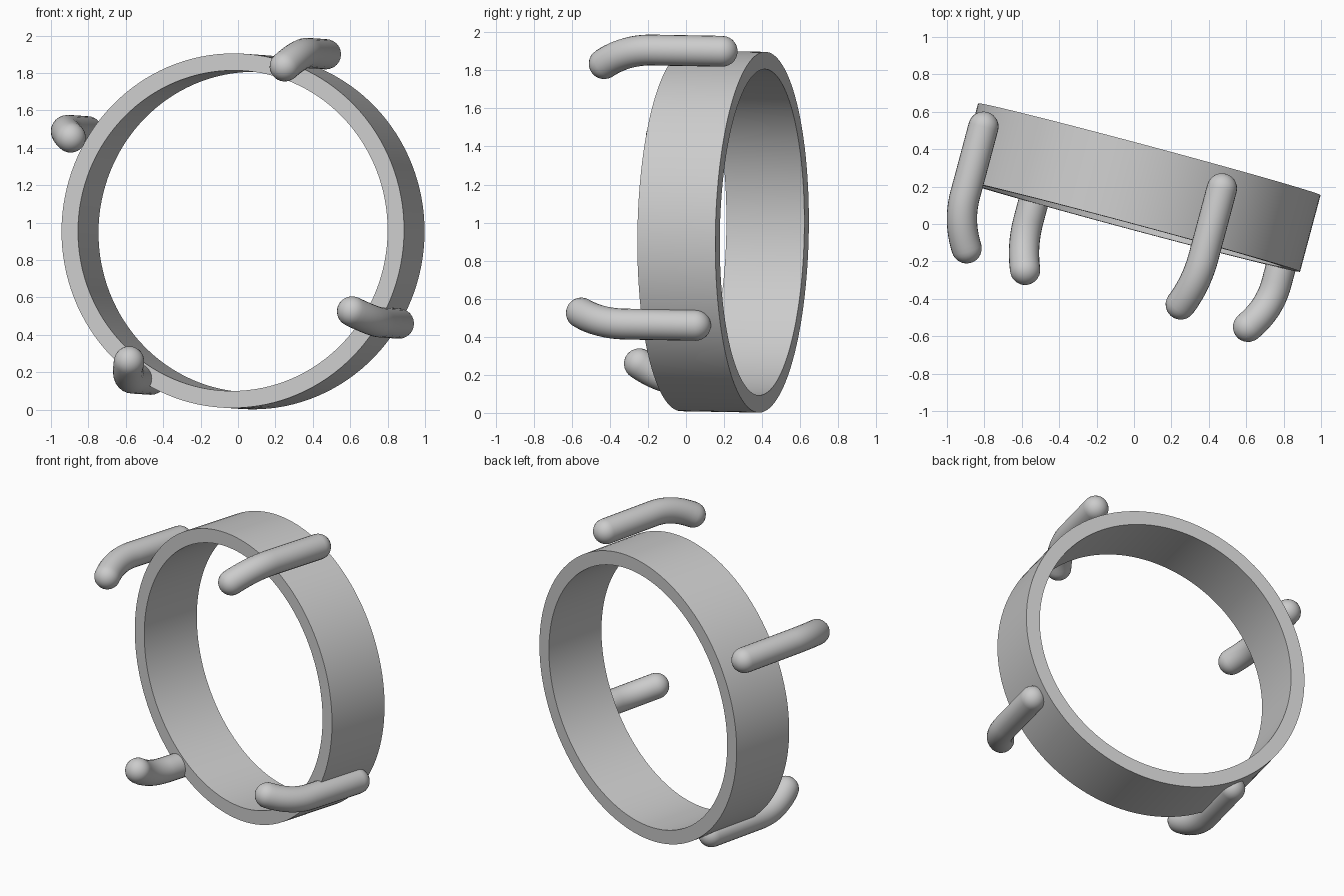
import bpy, bmesh, math
from mathutils import Vector, Matrix

if "Cube" in bpy.data.objects:
    bpy.data.objects.remove(bpy.data.objects["Cube"])

TILT = Matrix.Rotation(math.radians(-15), 4, 'Z') @ Matrix.Rotation(math.radians(-1), 4, 'X')
FRONT = (TILT @ Vector((0, -1, 0))).normalized()
ROD_R = 0.081


def finish(obj):
    bpy.ops.object.select_all(action='DESELECT')
    obj.select_set(True)
    bpy.context.view_layer.objects.active = obj
    bpy.ops.object.shade_smooth_by_angle(angle=math.radians(35))


def band(name, outer, inner, depth, centre, segs=128):
    """Flat band spun around the local y axis."""
    bm = bmesh.new()
    h = depth / 2
    profile = [(outer, -h), (outer, h), (inner, h), (inner, -h)]
    loops = []
    for i in range(segs):
        a = math.tau * i / segs
        loops.append([bm.verts.new((r * math.cos(a), y, r * math.sin(a))) for r, y in profile])
    for i in range(segs):
        p, q = loops[i], loops[(i + 1) % segs]
        for k in range(4):
            n = (k + 1) % 4
            bm.faces.new((p[k], p[n], q[n], q[k]))
    bmesh.ops.recalc_face_normals(bm, faces=bm.faces)
    me = bpy.data.meshes.new(name)
    bm.to_mesh(me)
    bm.free()
    obj = bpy.data.objects.new(name, me)
    obj.matrix_world = Matrix.Translation(centre) @ TILT
    bpy.context.collection.objects.link(obj)
    finish(obj)


def prong(name, back, tip, straight=0.38, sides=24, cap=7):
    """Round-ended rod: straight along the band, then bent to its tip."""
    back, tip = Vector(back), Vector(tip)
    knee = back + FRONT * straight
    ctrl = knee + FRONT * (tip - knee).length * 0.5
    path = [back]
    for i in range(13):
        t = i / 12
        path.append(knee * (1 - t) ** 2 + ctrl * 2 * t * (1 - t) + tip * t * t)
    d0, d1 = (back - knee).normalized(), (tip - ctrl).normalized()
    # rings as (centre, direction, radius), with hemispherical ends
    angles = [math.pi / 2 * k / cap for k in range(1, cap)]
    rings = [(back + d0 * ROD_R * math.sin(a), -d0, ROD_R * math.cos(a)) for a in reversed(angles)]
    for i, p in enumerate(path):
        d = path[min(i + 1, len(path) - 1)] - path[max(i - 1, 0)]
        rings.append((p, d.normalized(), ROD_R))
    rings += [(tip + d1 * ROD_R * math.sin(a), d1, ROD_R * math.cos(a)) for a in angles]

    bm = bmesh.new()
    loops = []
    for c, d, r in rings:
        u = Vector((0, 0, 1)).cross(d).normalized()
        v = d.cross(u)
        loops.append([bm.verts.new(c + r * (u * math.cos(math.tau * k / sides)
                                            + v * math.sin(math.tau * k / sides)))
                      for k in range(sides)])
    for p, q in zip(loops, loops[1:]):
        for k in range(sides):
            n = (k + 1) % sides
            bm.faces.new((p[k], p[n], q[n], q[k]))
    for loop, pole in ((loops[0], back + d0 * ROD_R), (loops[-1], tip + d1 * ROD_R)):
        top = bm.verts.new(pole)
        for k in range(sides):
            bm.faces.new((loop[k], loop[(k + 1) % sides], top))
    bmesh.ops.recalc_face_normals(bm, faces=bm.faces)
    me = bpy.data.meshes.new(name)
    bm.to_mesh(me)
    bm.free()
    obj = bpy.data.objects.new(name, me)
    bpy.context.collection.objects.link(obj)
    finish(obj)


# Main ring
band("ring_band", 0.948, 0.857, 0.424, Vector((0.027, 0.195, 0.953)))

# Four bent prongs around the ring
prong("upper_right_prong", (0.47, 0.19, 1.90), (0.25, -0.43, 1.835))
prong("lower_right_prong", (0.86, 0.05, 0.46), (0.61, -0.55, 0.525))
prong("upper_left_prong", (-0.805, 0.52, 1.488), (-0.895, -0.13, 1.455))
prong("lower_left_prong", (-0.465, 0.39, 0.16), (-0.582, -0.245, 0.258))
